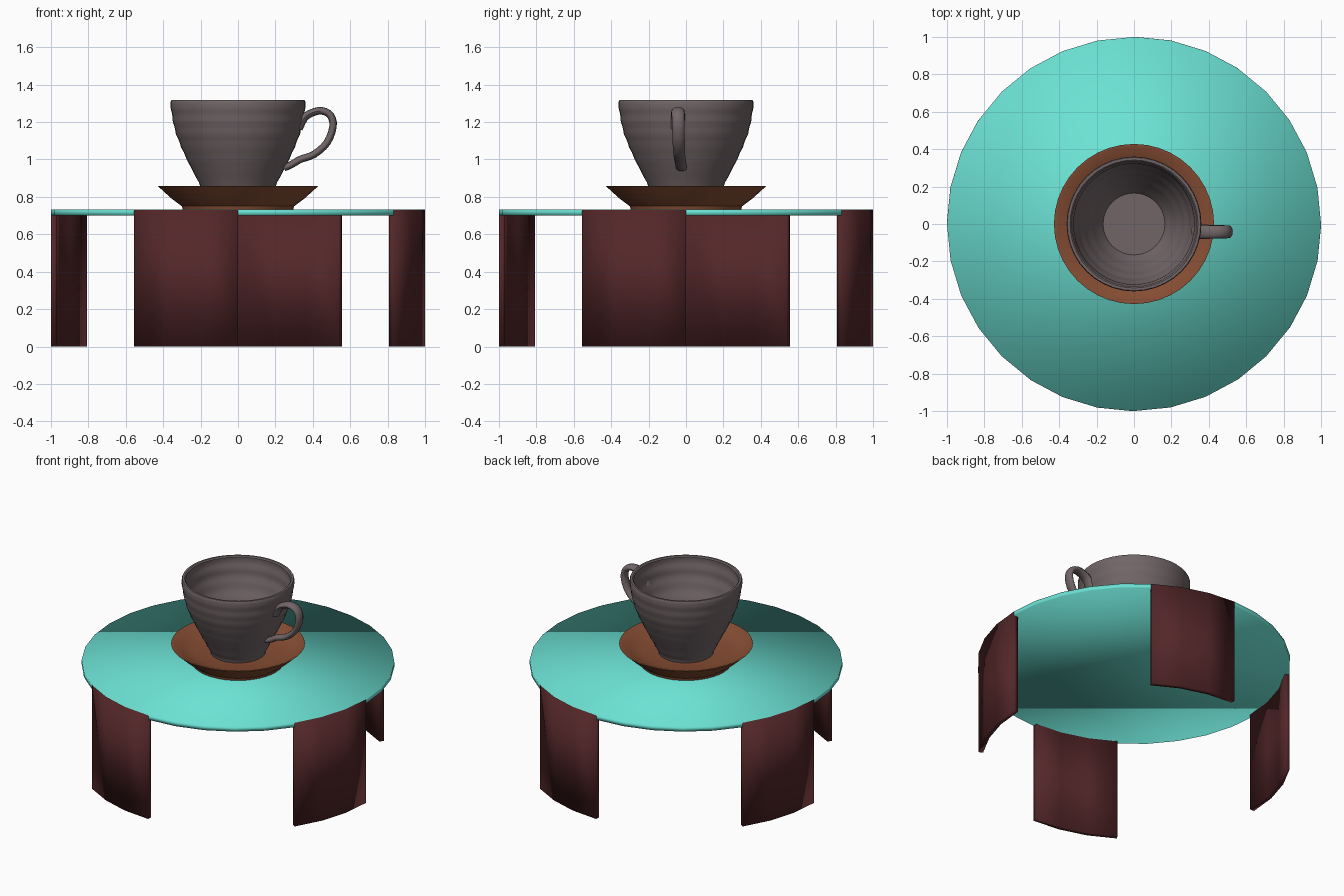
import bpy, bmesh, math
from mathutils import Vector

if "Cube" in bpy.data.objects:
    bpy.data.objects.remove(bpy.data.objects["Cube"])


def material(name, rgb):
    m = bpy.data.materials.new(name)
    m.diffuse_color = (*rgb, 1)
    m.use_nodes = True
    m.node_tree.nodes["Principled BSDF"].inputs["Base Color"].default_value = m.diffuse_color
    return m


TEAL = material("teal", (0.15, 0.76, 0.66))
MAROON = material("dark maroon", (0.088, 0.020, 0.022))
BROWN = material("saucer brown", (0.24, 0.075, 0.033))
GREY = material("warm grey", (0.165, 0.130, 0.135))


def finish(name, bm, mat, angle=None):
    bmesh.ops.remove_doubles(bm, verts=bm.verts, dist=1e-5)
    bmesh.ops.recalc_face_normals(bm, faces=bm.faces)
    me = bpy.data.meshes.new(name)
    bm.to_mesh(me)
    bm.free()
    me.materials.append(mat)
    ob = bpy.data.objects.new(name, me)
    bpy.context.collection.objects.link(ob)
    bpy.ops.object.select_all(action='DESELECT')
    ob.select_set(True)
    bpy.context.view_layer.objects.active = ob
    if angle is None:
        bpy.ops.object.shade_smooth()
    else:
        bpy.ops.object.shade_smooth_by_angle(angle=math.radians(angle))
    return ob


def lathe(name, profile, mat, sides, angle=None):
    """Spin an (r, z) profile; its ends are closed with discs."""
    bm = bmesh.new()
    rings = [[bm.verts.new((r * math.cos(2 * math.pi * i / sides),
                            r * math.sin(2 * math.pi * i / sides), z))
              for i in range(sides)] for r, z in profile]
    for a, b in zip(rings, rings[1:]):
        for i in range(sides):
            j = (i + 1) % sides
            bm.faces.new((a[i], a[j], b[j], b[i]))
    bm.faces.new(rings[0][::-1])
    bm.faces.new(rings[-1])
    return finish(name, bm, mat, angle)


def smooth_path(pts, steps):
    """Catmull-Rom interpolation through the points."""
    p = [Vector(q) for q in pts]
    p = [2 * p[0] - p[1]] + p + [2 * p[-1] - p[-2]]
    out = []
    for a, b, c, d in zip(p, p[1:], p[2:], p[3:]):
        for s in range(steps):
            t = s / steps
            out.append(0.5 * (2 * b + (c - a) * t + (2 * a - 5 * b + 4 * c - d) * t * t
                              + (3 * b - a - 3 * c + d) * t ** 3))
    return out + [p[-2]]


# Table top: thin 32-sided disc, smooth all over
lathe("table_top", [(1, 0.70), (1, 0.732)], TEAL, 32)

# Legs: four curved panels, three rim segments wide, flush with the rim
STEP = 2 * math.pi / 32
for k, side in enumerate(("right", "back", "left", "front")):
    bm = bmesh.new()
    cols = []
    for i in range(4):
        a = k * math.pi / 2 - i * STEP
        cols.append([bm.verts.new((r * math.cos(a), r * math.sin(a), z))
                     for r, z in ((1.001, 0), (1.001, 0.731), (0.97, 0.731), (0.97, 0))])
    for a, b in zip(cols, cols[1:]):
        for i in range(4):
            j = (i + 1) % 4
            bm.faces.new((a[i], a[j], b[j], b[i]))
    bm.faces.new(cols[0])
    bm.faces.new(cols[-1][::-1])
    finish(side + "_leg", bm, MAROON)

# Saucer: short foot, flared wall, shallow dish
lathe("saucer", [(0.295, 0.732), (0.30, 0.75), (0.36, 0.795), (0.428, 0.857),
                 (0.415, 0.857), (0.36, 0.825), (0.27, 0.80), (0.10, 0.80)],
      BROWN, 40, 35)

# Cup: outer wall up, over the rim, inner wall down, with faint throwing rings
wall = smooth_path([(0.175, 0.80, 0), (0.20, 0.857, 0), (0.278, 1.01, 0),
                    (0.33, 1.135, 0), (0.352, 1.23, 0), (0.362, 1.31, 0)], 5)
outer = [(p.x + 0.002 * math.sin(p.y * 90), p.y) for p in wall]
inner = [(p.x - 0.026 + 0.003 * math.sin(p.y * 70), p.y) for p in reversed(wall) if p.y > 0.87]
lathe("cup", [(0.165, 0.80)] + outer + [(0.356, 1.317), (0.342, 1.317)] + inner
      + [(0.165, 0.85)], GREY, 40, 40)

# Handle: flattened oval tube swept along a looping path
path = smooth_path([(0.325, -0.043, 1.165), (0.355, -0.043, 1.222), (0.396, -0.043, 1.25),
                    (0.449, -0.042, 1.26), (0.495, -0.042, 1.235), (0.508, -0.041, 1.176),
                    (0.476, -0.039, 1.09), (0.406, -0.036, 1.027), (0.332, -0.032, 1.0),
                    (0.285, -0.028, 0.972), (0.245, -0.024, 0.955)], 3)
bm = bmesh.new()
N = 12
rings = []
for i, p in enumerate(path):
    t = (path[min(i + 1, len(path) - 1)] - path[max(i - 1, 0)]).normalized()
    side = Vector((0, 1, 0))
    normal = t.cross(side).normalized()
    f = i / (len(path) - 1)
    w, h = 0.038 - 0.009 * f, 0.021 - 0.002 * f
    rings.append([bm.verts.new(p + side * w * math.cos(2 * math.pi * j / N)
                               + normal * h * math.sin(2 * math.pi * j / N))
                  for j in range(N)])
for a, b in zip(rings, rings[1:]):
    for i in range(N):
        j = (i + 1) % N
        bm.faces.new((a[i], a[j], b[j], b[i]))
bm.faces.new(rings[0][::-1])
bm.faces.new(rings[-1])
finish("cup_handle", bm, GREY, 50)
